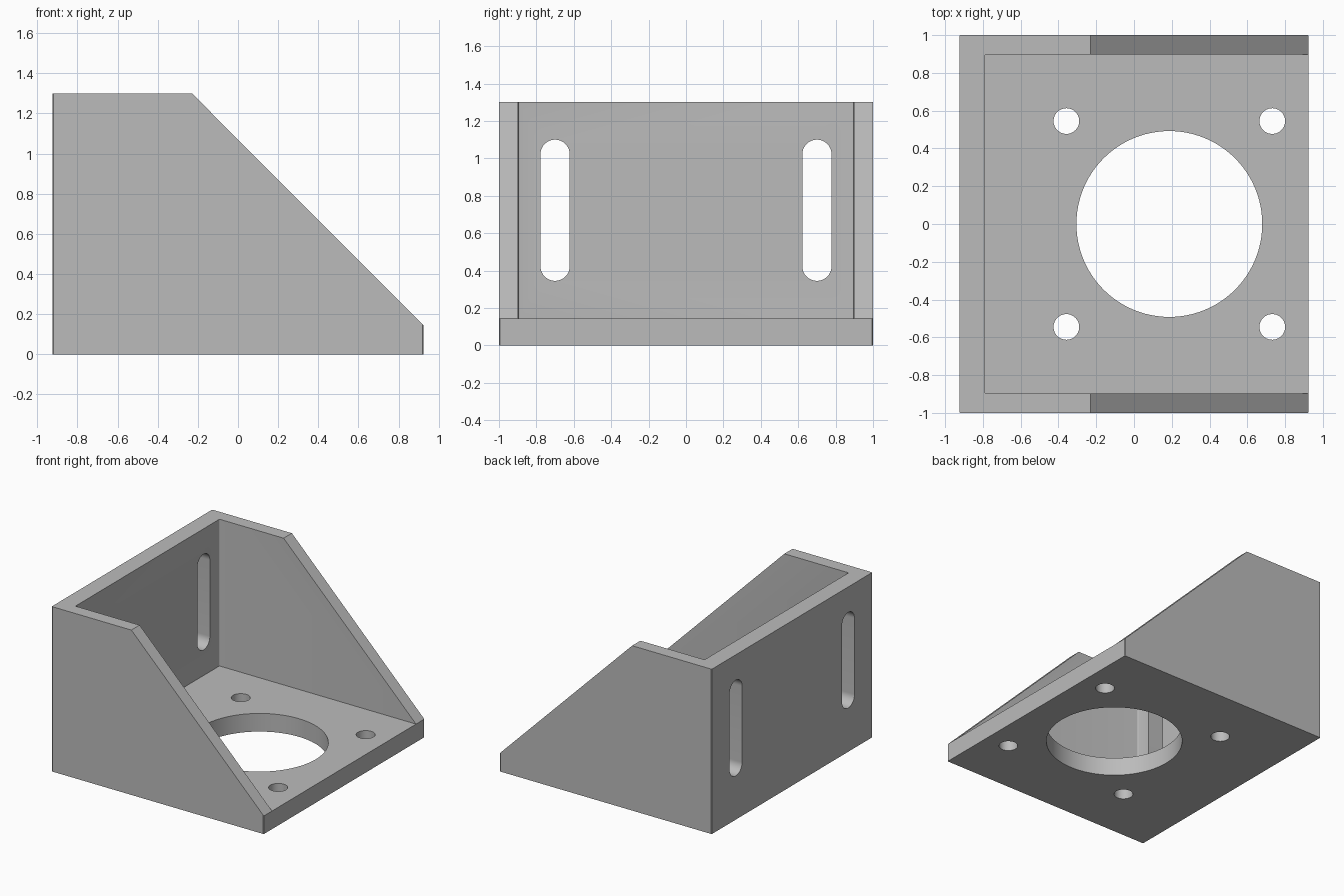
import bpy, bmesh, math
from mathutils import Vector

cube = bpy.data.objects.get("Cube")
if cube:
    bpy.data.objects.remove(cube, do_unlink=True)

HX, HY, TOP = 0.925, 1.0, 1.3     # half length, half width, height
BASE, BACK, SIDE = 0.143, 0.135, 0.103  # plate thicknesses

grey = bpy.data.materials.new("machined grey")
grey.use_nodes = True
grey.diffuse_color = (0.5, 0.5, 0.5, 1)
grey.node_tree.nodes["Principled BSDF"].inputs["Base Color"].default_value = grey.diffuse_color


def prism(name, outline, direction):
    """Extrude a closed outline of 3D points along a direction."""
    bm = bmesh.new()
    face = bm.faces.new([bm.verts.new(p) for p in outline])
    ext = bmesh.ops.extrude_face_region(bm, geom=[face])["geom"]
    bmesh.ops.translate(bm, vec=direction,
                        verts=[v for v in ext if isinstance(v, bmesh.types.BMVert)])
    bmesh.ops.recalc_face_normals(bm, faces=bm.faces)
    mesh = bpy.data.meshes.new(name)
    bm.to_mesh(mesh)
    bm.free()
    mesh.materials.append(grey)
    obj = bpy.data.objects.new(name, mesh)
    bpy.context.collection.objects.link(obj)
    return obj


def round_vertical_edges(obj, radius, segments, max_x=HX):
    """Soften upright edges lying left of max_x."""
    bm = bmesh.new()
    bm.from_mesh(obj.data)
    edges = [e for e in bm.edges
             if abs((e.verts[0].co - e.verts[1].co).normalized().z) > 0.99
             and e.verts[0].co.x < max_x + 0.01]
    bmesh.ops.bevel(bm, geom=edges, offset=radius, segments=segments,
                    profile=0.5, affect="EDGES")
    bm.to_mesh(obj.data)
    bm.free()


def arc(radius, start, end, steps):
    angles = [start + (end - start) * i / steps for i in range(steps + 1)]
    return [(radius * math.cos(a), radius * math.sin(a)) for a in angles]


def round_cutter(x, y, radius, steps):
    ring = arc(radius, 0, 2 * math.pi, steps)[:-1]
    return prism("hole_cutter", [(x + a, y + b, -0.1) for a, b in ring], Vector((0, 0, 0.4)))


def slot_cutter(y, half_width, low, high):
    top = [(y + a, high - half_width + b) for a, b in arc(half_width, 0, math.pi, 24)]
    bottom = [(y + a, low + half_width + b) for a, b in arc(half_width, math.pi, 2 * math.pi, 24)]
    return prism("slot_cutter", [(-HX - 0.1, a, b) for a, b in top + bottom], Vector((0.4, 0, 0)))


# Solid wedge with the sloping front of the gussets
side_profile = [(-HX, 0), (HX, 0), (HX, BASE), (-0.23, TOP), (-HX, TOP)]
bracket = prism("angle_bracket", [(x, -HY, z) for x, z in side_profile], Vector((0, 2 * HY, 0)))
round_vertical_edges(bracket, 0.005, 1)

# Pocket between the gussets, above the base and in front of the back plate
px, py = -HX + BACK, HY - SIDE
pocket = prism("pocket_cutter", [(px, -py, BASE), (1.2, -py, BASE), (1.2, py, BASE), (px, py, BASE)],
               Vector((0, 0, 1.5)))
round_vertical_edges(pocket, 0.008, 3, max_x=0)
cutters = [pocket]

# Motor opening, four bolt holes and two adjustment slots
CX = 0.187
cutters.append(round_cutter(CX, 0, 0.492, 96))
for sx in (-1, 1):
    for sy in (-1, 1):
        cutters.append(round_cutter(CX + sx * 0.545, sy * 0.545, 0.068, 40))
for side in (-1, 1):
    cutters.append(slot_cutter(side * 0.7, 0.078, 0.345, 1.1))

bpy.ops.object.select_all(action="DESELECT")
bpy.context.view_layer.objects.active = bracket
bracket.select_set(True)
for cutter in cutters:
    mod = bracket.modifiers.new("cut", "BOOLEAN")
    mod.operation, mod.solver, mod.object = "DIFFERENCE", "EXACT", cutter
    bpy.ops.object.modifier_apply(modifier=mod.name)
    bpy.data.objects.remove(cutter, do_unlink=True)

bpy.ops.object.shade_smooth_by_angle(angle=math.radians(30))
